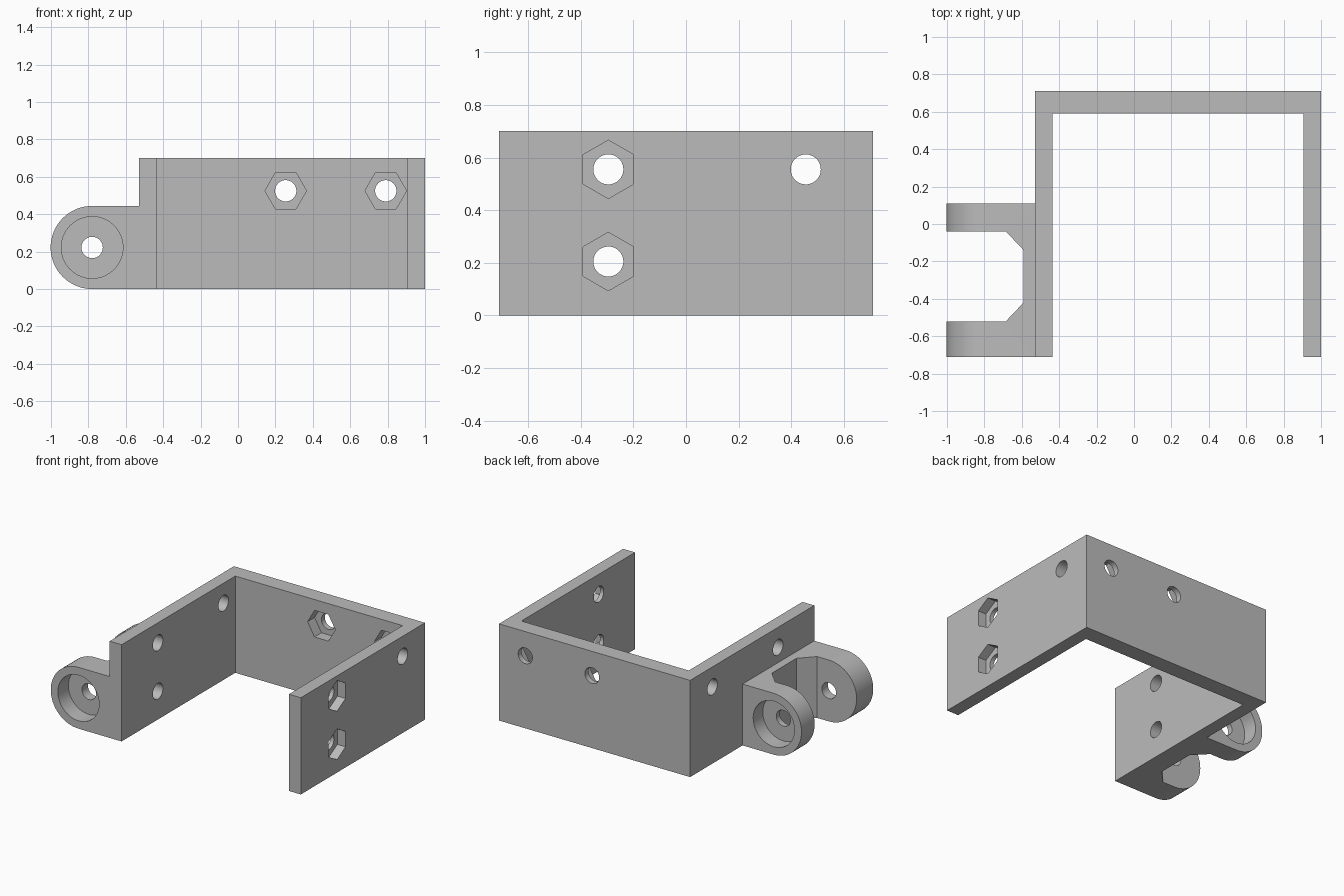
import bpy, bmesh, math
from mathutils import Matrix, Vector

if "Cube" in bpy.data.objects:
    bpy.data.objects.remove(bpy.data.objects["Cube"])

grey = bpy.data.materials.new("light_grey")
grey.use_nodes = True
colour = (0.5, 0.5, 0.5, 1)
grey.diffuse_color = colour
grey.node_tree.nodes["Principled BSDF"].inputs["Base Color"].default_value = colour


def prism(name, points, offset):
    """Extrude a closed outline of 3D points by an offset vector."""
    bm = bmesh.new()
    face = bm.faces.new([bm.verts.new(p) for p in points])
    grown = bmesh.ops.extrude_face_region(bm, geom=[face])["geom"]
    bmesh.ops.translate(bm, vec=offset, verts=[v for v in grown if isinstance(v, bmesh.types.BMVert)])
    bmesh.ops.recalc_face_normals(bm, faces=bm.faces)
    mesh = bpy.data.meshes.new(name)
    bm.to_mesh(mesh)
    bm.free()
    mesh.materials.append(grey)
    obj = bpy.data.objects.new(name, mesh)
    bpy.context.collection.objects.link(obj)
    return obj


def ring(start, axis, radius, sides, turn=0):
    """Points of a regular polygon around the x or y axis, first one along the wall."""
    points = []
    for i in range(sides):
        a = turn + 2 * math.pi * i / sides
        u, z = radius * math.cos(a), radius * math.sin(a)
        points.append(Vector(start) + (Vector((0, u, z)) if axis == "x" else Vector((u, 0, z))))
    return points


def combine(target, tool, operation="DIFFERENCE"):
    """Apply a boolean to the target and remove the tool."""
    mod = target.modifiers.new(operation, "BOOLEAN")
    mod.object, mod.operation, mod.solver = tool, operation, "EXACT"
    graph = bpy.context.evaluated_depsgraph_get()
    result = bpy.data.meshes.new_from_object(target.evaluated_get(graph))
    target.modifiers.clear()
    target.data = result
    bpy.data.objects.remove(tool)


def bore(target, start, axis, length, radius, sides=48, turn=0):
    offset = (length, 0, 0) if axis == "x" else (0, length, 0)
    combine(target, prism("bore", ring(start, axis, radius, sides, turn), offset))


# U-shaped channel: left wall, back wall, right wall
L, R, F, B, H = -0.53, 1.0, -0.71, 0.71, 0.7
LI, RI, BI = -0.435, 0.905, 0.59
outline = [(L, F), (LI, F), (LI, BI), (RI, BI), (RI, F), (R, F), (R, B), (L, B)]
bracket = prism("bracket", [(x, y, 0) for x, y in outline], (0, 0, H))

# Hinge clevis: rounded side outline, then a chamfered slot between the lugs
PX, PZ, PR = -0.78, 0.222, 0.222
side = [(-0.48, F, 0), (-0.48, F, 2 * PR)]
for i in range(33):
    a = math.pi * (0.5 + i / 32)
    side.append((PX + PR * math.cos(a), F, PZ + PR * math.sin(a)))
clevis = prism("hinge_clevis", side, (0, 0.82, 0))
slot = [(-1.1, -0.52), (-0.685, -0.52), (-0.59, -0.42), (-0.59, -0.14), (-0.685, -0.04), (-1.1, -0.04)]
combine(clevis, prism("slot", [(x, y, -0.1) for x, y in slot], (0, 0, 0.8)))
combine(bracket, clevis, "UNION")

# Pivot hole with a round counterbore on the outside of each lug
bore(bracket, (PX, F - 0.1, PZ), "y", 1.0, 0.057)
bore(bracket, (PX, F - 0.1, PZ), "y", 0.22, 0.165, 64)
bore(bracket, (PX, 0, PZ), "y", 0.2, 0.165, 64)

# Screw holes through both side walls
HOLE, NUT = 0.057, 0.111
for y, z in ((-0.295, 0.555), (-0.295, 0.205), (0.455, 0.555)):
    bore(bracket, (-0.7, y, z), "x", 1.8, HOLE)
    if y < 0:  # hexagonal nut pocket on the outer right face
        bore(bracket, (R - 0.065, y, z), "x", 0.2, NUT, 6, math.pi / 6)

# Screw holes in the back wall with nut pockets inside
for x in (0.255, 0.79):
    bore(bracket, (x, 0.5, 0.525), "y", 0.3, HOLE)
    bore(bracket, (x, 0.5, 0.525), "y", 0.17, NUT, 6)

# Smooth the round surfaces, keep the edges crisp
bpy.ops.object.select_all(action="DESELECT")
bracket.select_set(True)
bpy.context.view_layer.objects.active = bracket
bpy.ops.object.shade_smooth_by_angle(angle=math.radians(30))
